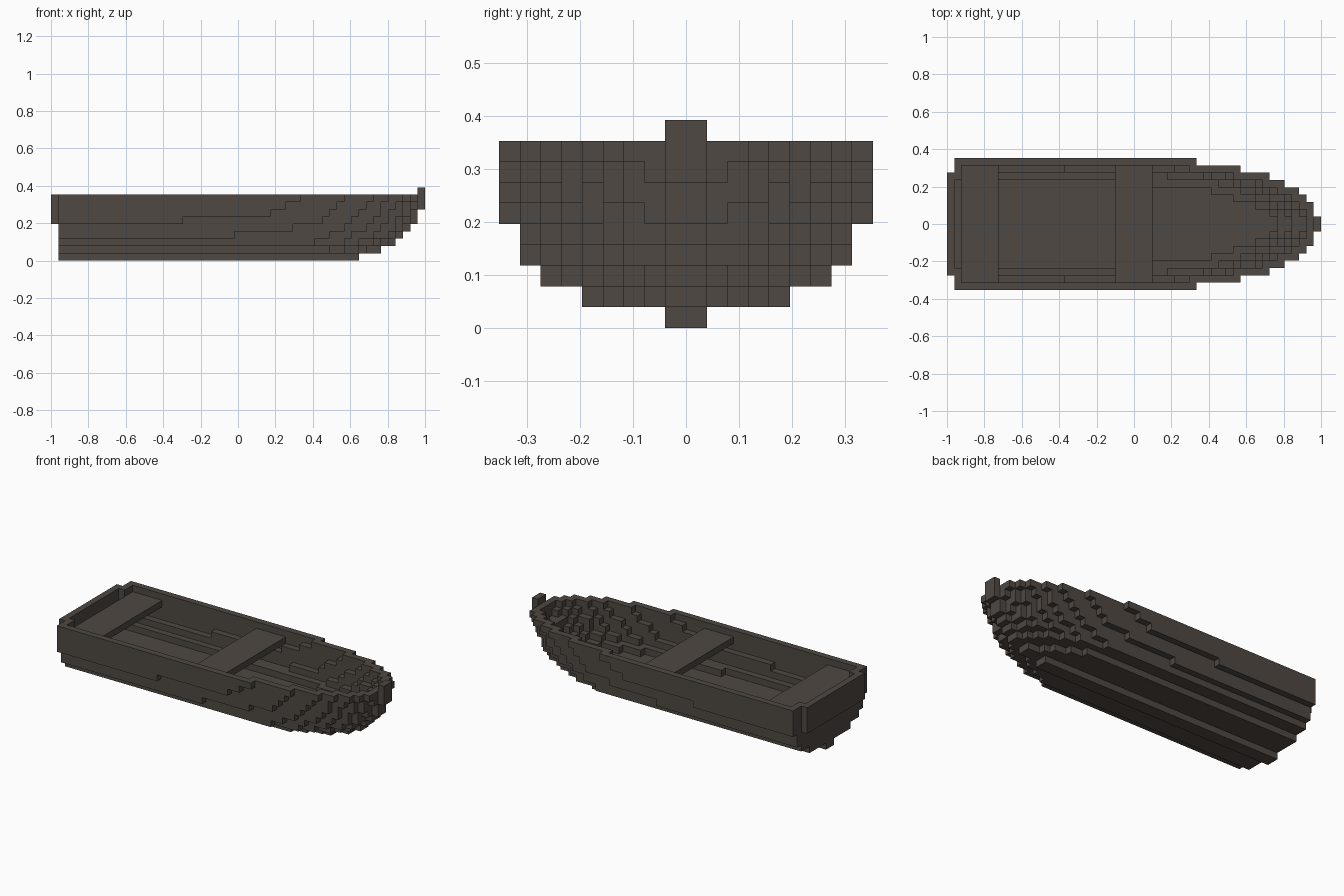
import bpy
import bmesh
from mathutils import Vector

cube = bpy.data.objects.get("Cube")
if cube:
    bpy.data.objects.remove(cube, do_unlink=True)

LENGTH = 51             # blocks along the boat
S = 2 / LENGTH          # block size

wood = bpy.data.materials.new("dark wood")
wood.use_nodes = True
COLOUR = (0.078, 0.065, 0.055, 1)
wood.diffuse_color = COLOUR
bsdf = wood.node_tree.nodes["Principled BSDF"]
bsdf.inputs["Base Color"].default_value = COLOUR
bsdf.inputs["Roughness"].default_value = 0.9


def build(name, cells):
    """Make one object from a set of blocks, keeping only outer faces."""
    bm = bmesh.new()
    verts = {}

    def vert(p):
        key = tuple(p)
        if key not in verts:
            verts[key] = bm.verts.new((key[0] * S - 1, key[1] * S, key[2] * S))
        return verts[key]

    for cell in cells:
        for axis in range(3):
            for side in (0, 1):
                step = [0, 0, 0]
                step[axis] = 2 * side - 1
                if tuple(c + d for c, d in zip(cell, step)) in cells:
                    continue
                u, v = (axis + 1) % 3, (axis + 2) % 3
                ring = []
                for a, b in ((0, 0), (1, 0), (1, 1), (0, 1)):
                    p = list(cell)
                    p[axis] += side
                    p[u] += a
                    p[v] += b
                    ring.append(vert(p))
                bm.faces.new(ring if side else ring[::-1])
    # Join flush block faces into long planks
    bmesh.ops.dissolve_limit(bm, angle_limit=0.01, verts=bm.verts[:], edges=bm.edges[:])
    mesh = bpy.data.meshes.new(name)
    bm.to_mesh(mesh)
    bm.free()
    mesh.materials.append(wood)
    obj = bpy.data.objects.new(name, mesh)
    bpy.context.collection.objects.link(obj)
    return obj


def block(x, half, z):
    """Blocks of a box that is symmetric across the centre line."""
    return {(i, j, k) for i in range(*x) for j in range(-half, half) for k in range(*z)}


# Each layer, bottom up: where the widest row ends, the next narrower row, and so on
LAYERS = [
    (42,),
    (38, 40, 42, 43, 45),
    (36, 40, 42, 44, 45, 46, 47),
    (25, 38, 41, 44, 46, 47, 47, 48),
    (33, 40, 43, 45, 47, 48, 48, 49),
    (18, 37, 41, 44, 46, 47, 48, 49, 50),
    (30, 38, 42, 45, 46, 48, 49, 49, 50),
    (32, 39, 43, 45, 47, 48, 49, 50, 50),
    (34, 40, 44, 46, 48, 49, 50, 50, 50),
]
# Hollow layers: (wall blocks across, wall blocks toward the bow)
WALLS = {3: (2, 2), 4: (1, 3), 5: (1, 2), 6: (1, 2), 7: (1, 1), 8: (1, 1)}


def half_width(z, x):
    return sum(x < end for end in LAYERS[z])


# Hull: keel, solid bottom and stepped side walls
hull = set()
for z in range(len(LAYERS)):
    for x in range(1, LENGTH - 1):
        outer = half_width(z, x)
        inner = 0
        if z in WALLS and x > 1:
            across, ahead = WALLS[z]
            inner = max(0, half_width(z, x + ahead) - across)
        hull |= {(x, y, z) for y in range(-outer, outer) if not -inner <= y < inner}

# Transom: recessed inside, standing one block out at the stern
hull -= block((1, 2), 6, (5, 9))
hull |= block((0, 1), 7, (5, 9))
build("hull", hull)

# Seats and stem post
build("stern_seat", block((2, 7), 8, (7, 8)))
build("middle_seat", block((23, 28), 8, (7, 8)))
build("stem_post", block((50, 51), 1, (7, 10)))
